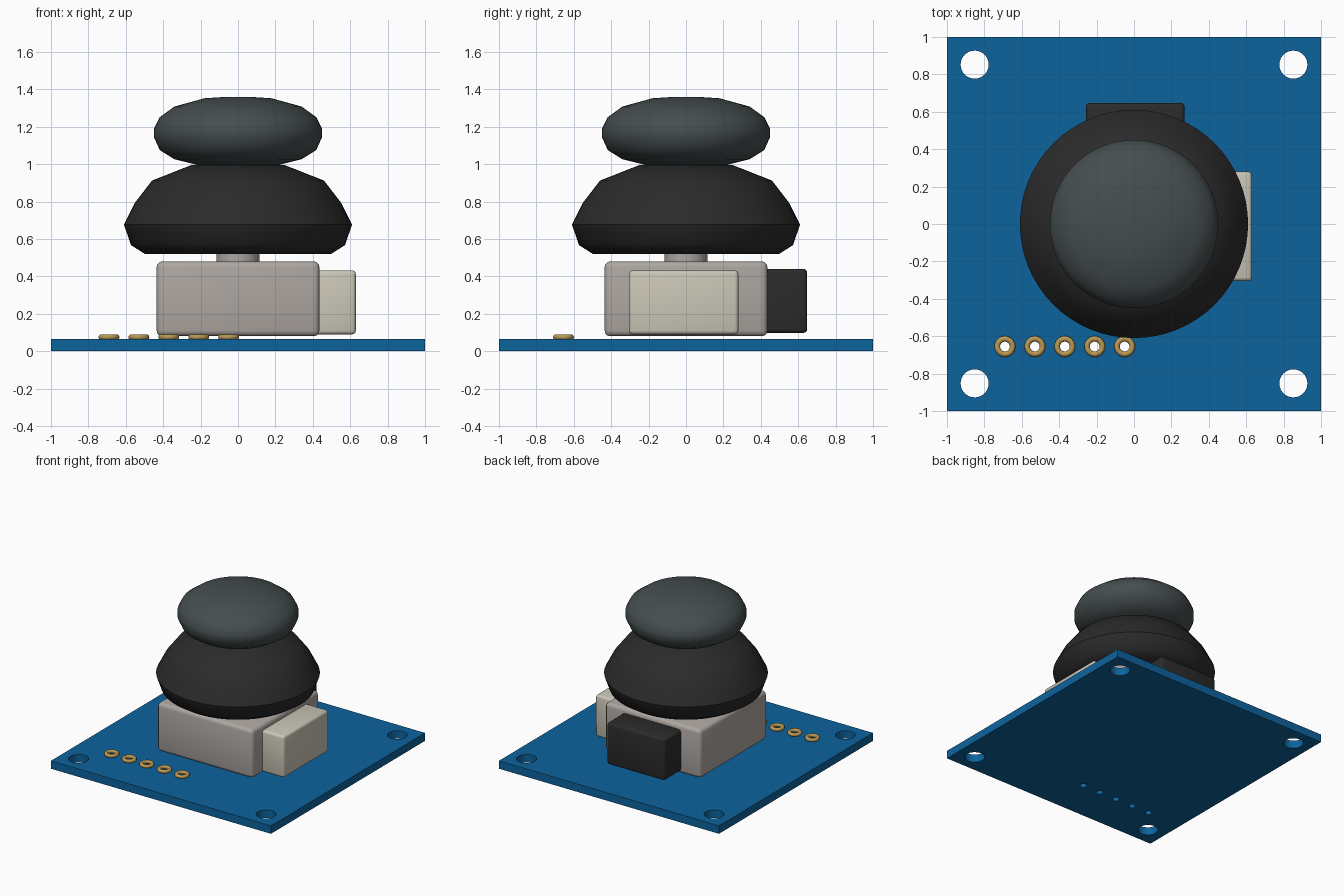
import bpy, bmesh, math

if "Cube" in bpy.data.objects:
    bpy.data.objects.remove(bpy.data.objects["Cube"])


def material(name, rgb):
    m = bpy.data.materials.new(name)
    m.diffuse_color = (*rgb, 1)
    m.use_nodes = True
    m.node_tree.nodes["Principled BSDF"].inputs["Base Color"].default_value = m.diffuse_color
    return m


BLUE = material("board blue", (0.004, 0.125, 0.34))
GREY = material("housing grey", (0.42, 0.385, 0.36))
CREAM = material("sensor cream", (0.60, 0.57, 0.48))
BLACK = material("rubber black", (0.024, 0.024, 0.024))
SLATE = material("cap slate", (0.060, 0.075, 0.078))
GOLD = material("pad gold", (0.50, 0.32, 0.09))


def finish(obj, name, mat, smooth=True):
    obj.name = name
    obj.data.materials.append(mat)
    if smooth:
        bpy.ops.object.shade_smooth_by_angle(angle=math.radians(40))
    return obj


def box(name, lo, hi, mat, bevel=0.0):
    bpy.ops.mesh.primitive_cube_add(size=1, location=[(a + b) / 2 for a, b in zip(lo, hi)])
    obj = bpy.context.object
    obj.scale = [b - a for a, b in zip(lo, hi)]
    bpy.ops.object.transform_apply(location=False, rotation=False, scale=True)
    if bevel:
        mod = obj.modifiers.new("rounded edges", 'BEVEL')
        mod.width, mod.segments = bevel, 3
        bpy.ops.object.modifier_apply(modifier=mod.name)
    return finish(obj, name, mat, bevel > 0)


def lathe(name, profile, mat, segments=64):
    """Spin (radius, height) points around z; the ends are closed."""
    bm = bmesh.new()
    rings = [[bm.verts.new((r * math.cos(2 * math.pi * i / segments),
                            r * math.sin(2 * math.pi * i / segments), z))
              for i in range(segments)] for r, z in profile]
    for a, b in zip(rings, rings[1:]):
        for i in range(segments):
            j = (i + 1) % segments
            bm.faces.new((a[i], a[j], b[j], b[i]))
    bm.faces.new(rings[0][::-1])
    bm.faces.new(rings[-1])
    mesh = bpy.data.meshes.new(name)
    bm.to_mesh(mesh)
    bm.free()
    obj = bpy.data.objects.new(name, mesh)
    bpy.context.collection.objects.link(obj)
    bpy.ops.object.select_all(action='DESELECT')
    obj.select_set(True)
    bpy.context.view_layer.objects.active = obj
    return finish(obj, name, mat)


# Circuit board with corner mounting holes and a row of pin holes
board = box("circuit_board", (-1, -1, 0), (1, 1, 0.065), BLUE)
PIN_Y = -0.655
pins = [(-0.69 + 0.16 * i, PIN_Y) for i in range(5)]
holes = [(x, y, 0.075) for x in (-0.852, 0.852) for y in (-0.852, 0.852)]
holes += [(x, y, 0.026) for x, y in pins]
for x, y, r in holes:
    bpy.ops.mesh.primitive_cylinder_add(vertices=32, radius=r, depth=0.4, location=(x, y, 0.03))
    cutter = bpy.context.object
    mod = board.modifiers.new("hole", 'BOOLEAN')
    mod.operation, mod.solver, mod.object = 'DIFFERENCE', 'EXACT', cutter
    bpy.context.view_layer.objects.active = board
    bpy.ops.object.modifier_apply(modifier=mod.name)
    bpy.data.objects.remove(cutter)

# Gold solder rings around the pin holes
for i, (x, y) in enumerate(pins):
    bpy.ops.mesh.primitive_torus_add(location=(x, y, 0.075), major_radius=0.041,
                                     minor_radius=0.015, major_segments=32, minor_segments=12)
    finish(bpy.context.object, f"pin_ring_{i + 1}", GOLD)

# Housing with its side and rear sensor blocks
box("housing", (-0.435, -0.435, 0.08), (0.435, 0.435, 0.48), GREY, 0.03)
box("side_sensor", (0.41, -0.305, 0.09), (0.63, 0.28, 0.432), CREAM, 0.02)
box("rear_sensor", (-0.257, 0.41, 0.098), (0.27, 0.648, 0.44), BLACK, 0.02)

# Stem, rubber skirt and thumb cap
lathe("stem", [(0.115, 0.46), (0.115, 0.60)], GREY, 32)
lathe("rubber_skirt", [(0.498, 0.52), (0.572, 0.567), (0.61, 0.677), (0.55, 0.795),
                       (0.46, 0.912), (0.25, 0.995), (0.18, 1.0)], BLACK)
lathe("thumb_cap", [(0.215, 0.995), (0.34, 1.026), (0.418, 1.075), (0.45, 1.145),
                    (0.45, 1.19), (0.42, 1.25), (0.34, 1.308), (0.18, 1.352),
                    (0.06, 1.36)], SLATE)
